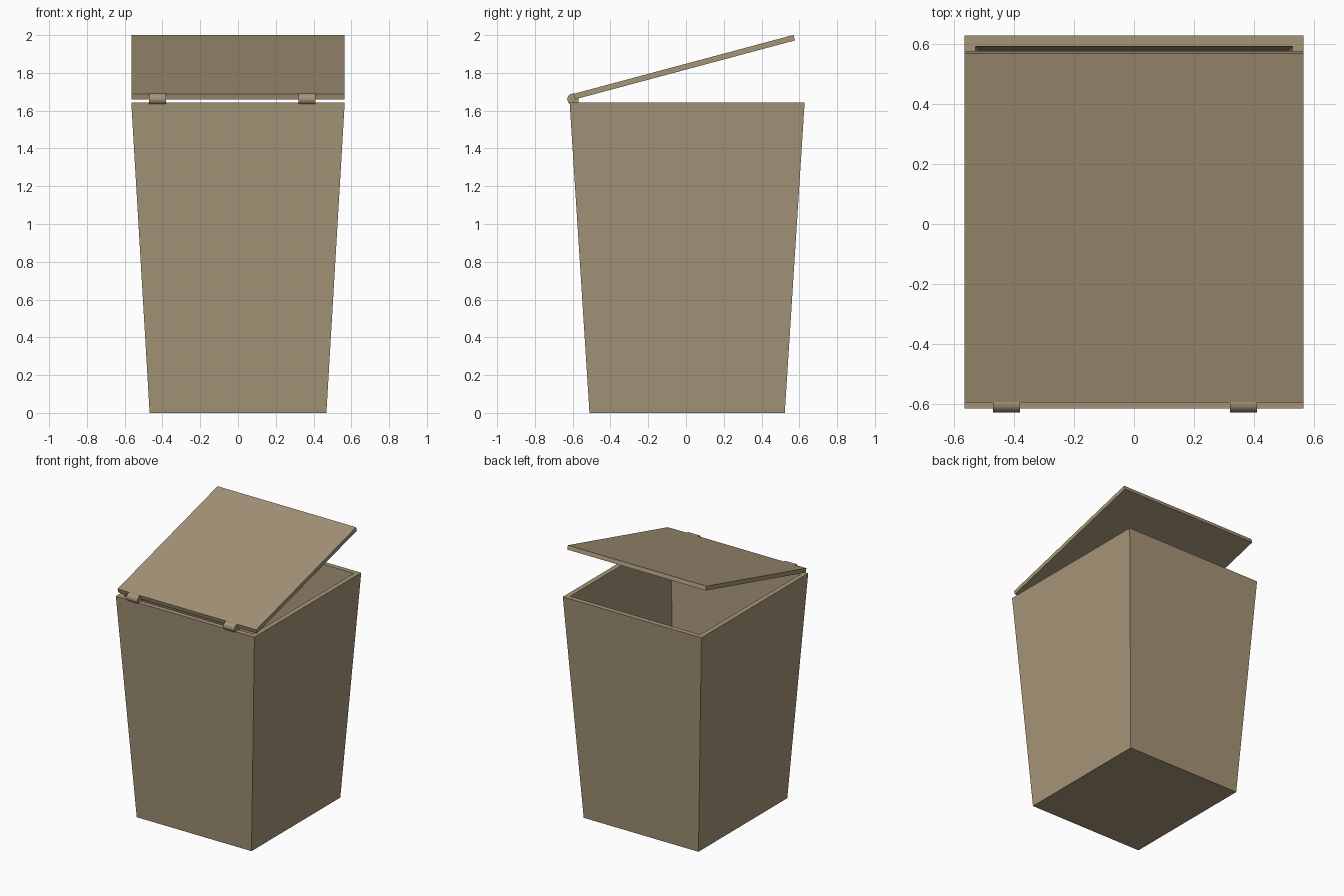
import bpy, bmesh, math
from mathutils import Matrix, Vector

if "Cube" in bpy.data.objects:
    bpy.data.objects.remove(bpy.data.objects["Cube"])

tan = bpy.data.materials.new("warm tan")
tan.diffuse_color = (0.38, 0.30, 0.19, 1)
tan.use_nodes = True
tan.node_tree.nodes["Principled BSDF"].inputs["Base Color"].default_value = tan.diffuse_color


def finish(name, bm):
    bmesh.ops.recalc_face_normals(bm, faces=bm.faces)
    me = bpy.data.meshes.new(name)
    bm.to_mesh(me)
    bm.free()
    me.materials.append(tan)
    ob = bpy.data.objects.new(name, me)
    bpy.context.collection.objects.link(ob)
    return ob


def box(name, size, matrix):
    bm = bmesh.new()
    bmesh.ops.create_cube(bm, size=1, matrix=matrix @ Matrix.Diagonal((*size, 1)))
    return finish(name, bm)


# Tapered open bin: stacked rectangles (half x, half y, z) outside then inside
H, T, CY = 1.643, 0.036, 0.006
bm = bmesh.new()
rings = []
for hx, hy, z in ((0.468, 0.517, 0), (0.565, 0.622, H),
                  (0.565 - T, 0.622 - T, H), (0.470 - T, 0.519 - T, T)):
    rings.append([bm.verts.new((sx * hx, CY + sy * hy, z))
                  for sx, sy in ((-1, -1), (1, -1), (1, 1), (-1, 1))])
for a, b in zip(rings, rings[1:]):
    for i in range(4):
        j = (i + 1) % 4
        bm.faces.new((a[i], a[j], b[j], b[i]))
bm.faces.new(rings[0])
bm.faces.new(rings[-1])
finish("bin_body", bm)

# Lid panel, tilted open about the front edge
ang, L, TH = math.radians(15), 1.205, 0.03
tilt = (Matrix.Translation((0, -0.595, 1.689)) @ Matrix.Rotation(ang, 4, 'X')
        @ Matrix.Translation((0, L / 2, -TH / 2)))
box("lid", (1.13, L, TH), tilt)

# Hinges: rounded barrel with a small leaf on the rim
for side, x in (("left", -0.425), ("right", 0.365)):
    bm = bmesh.new()
    bmesh.ops.create_cone(bm, cap_ends=True, segments=12, radius1=0.03, radius2=0.03,
                          depth=0.09, matrix=Matrix.Translation((x, -0.599, 1.661))
                          @ Matrix.Rotation(math.pi / 2, 4, 'Y'))
    ob = finish("hinge_barrel_" + side, bm)
    bpy.context.view_layer.objects.active = ob
    ob.select_set(True)
    bpy.ops.object.shade_smooth_by_angle(angle=math.radians(40))
    ob.select_set(False)
    box("hinge_leaf_" + side, (0.09, 0.03, 0.03),
        Matrix.Translation((x, -0.585, 1.656)))
